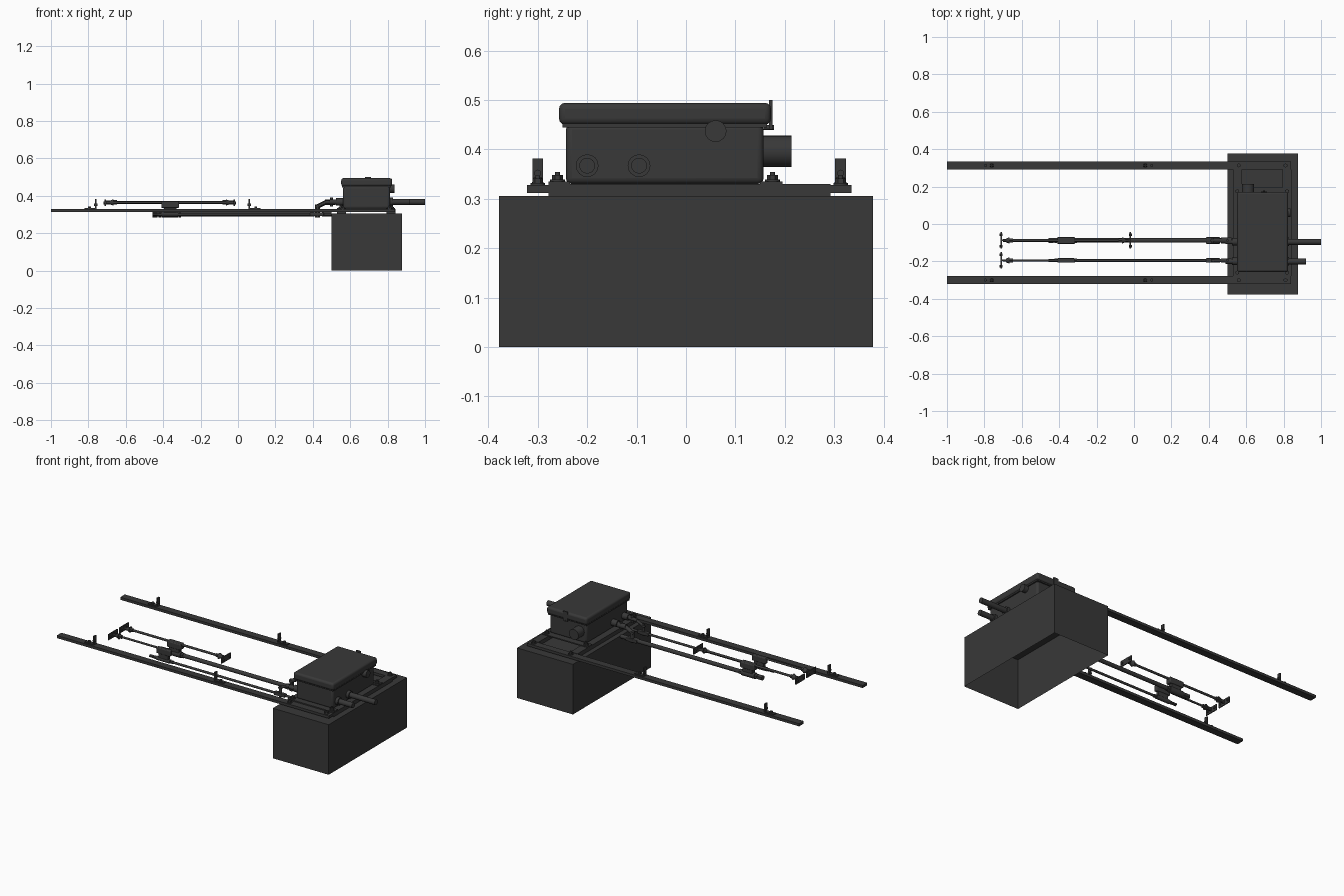
import bpy, bmesh, math
from mathutils import Vector

if "Cube" in bpy.data.objects:
    bpy.data.objects.remove(bpy.data.objects["Cube"])

mat = bpy.data.materials.new("dark_steel")
mat.diffuse_color = (0.04, 0.04, 0.04, 1)
mat.use_nodes = True
mat.node_tree.nodes["Principled BSDF"].inputs["Base Color"].default_value = mat.diffuse_color

def finish(name, bm, bevel=0, smooth=False):
    bmesh.ops.recalc_face_normals(bm, faces=bm.faces)
    me = bpy.data.meshes.new(name)
    bm.to_mesh(me)
    bm.free()
    ob = bpy.data.objects.new(name, me)
    bpy.context.collection.objects.link(ob)
    me.materials.append(mat)
    if bevel:
        m = ob.modifiers.new("bevel", 'BEVEL')
        m.width, m.segments, m.limit_method = bevel, 3, 'ANGLE'
    if smooth:
        bpy.ops.object.select_all(action='DESELECT')
        ob.select_set(True)
        bpy.context.view_layer.objects.active = ob
        bpy.ops.object.shade_smooth_by_angle(angle=math.radians(35))
    return ob

def box(name, x0, x1, y0, y1, z0, z1, bevel=0):
    bm = bmesh.new()
    bmesh.ops.create_cube(bm, size=1)
    for v in bm.verts:
        v.co = Vector(((x0 + x1) / 2 + v.co.x * (x1 - x0),
                       (y0 + y1) / 2 + v.co.y * (y1 - y0),
                       (z0 + z1) / 2 + v.co.z * (z1 - z0)))
    return finish(name, bm, bevel, bevel > 0)

def cyl(name, a, b, r, r2=None, n=16):
    a, b = Vector(a), Vector(b)
    d = b - a
    bm = bmesh.new()
    bmesh.ops.create_cone(bm, cap_ends=True, segments=n, radius1=r,
                          radius2=r if r2 is None else r2, depth=d.length)
    q = d.to_track_quat('Z', 'Y')
    for v in bm.verts:
        v.co = q @ v.co + (a + b) / 2
    return finish(name, bm, 0, n > 8)

def bolt(name, x, y, z):
    cyl(name + "_washer", (x, y, z), (x, y, z + .004), .015)
    cyl(name + "_nut", (x, y, z + .004), (x, y, z + .013), .011, n=6)
    cyl(name + "_stud", (x, y, z + .013), (x, y, z + .019), .005)

# foundation, a shell open at the bottom
base = box("foundation", .5, .878, -.378, .378, 0, .306)
bm = bmesh.new()
bm.from_mesh(base.data)
bmesh.ops.delete(bm, geom=[f for f in bm.faces if f.normal.z < -.5], context='FACES_ONLY')
bm.to_mesh(base.data)
bm.free()

# long beams with upright brackets
for side, y in (("far", .313), ("near", -.3)):
    box(side + "_beam", -1, .84, y - .022, y + .022, .312, .328)
    for x, s in ((-.76, -1), (.06, 1)):
        n = side + "_bracket"
        box(n + "_foot", min(x, x + .06 * s), max(x, x + .06 * s), y - .012, y + .012, .328, .334)
        box(n + "_upright", x - .004, x + .004, y - .011, y + .011, .33, .382)
        cyl(n + "_bolt", (x + .035 * s, y, .334), (x + .035 * s, y, .343), .009, n=6)
        cyl(n + "_boss", (x - .009, y, .352), (x + .009, y, .352), .007, n=12)
    for x in (.56, .81):
        bolt(side + "_beam_bolt", x, y, .328)

# cross plates and machine flange
for x in (.553, .818):
    box("cross_plate", x - .024, x + .024, -.278, .292, .306, .33)
    for y in (-.26, .175):
        bolt("flange_bolt", x, y, .335)
for y0, y1 in ((-.278, -.235), (.15, .195)):
    box("machine_flange", .53, .84, y0, y1, .328, .335)

# machine housing and lid
box("housing", .562, .812, -.243, .157, .33, .452, .012)
box("lid", .552, .824, -.257, .172, .45, .494, .012)
box("lid_seal", .557, .819, -.25, .164, .444, .452)
cyl("motor_cap", (.61, .15, .396), (.61, .213, .396), .032, n=24)
box("hasp", .68, .71, .168, .175, .44, .5)
cyl("hasp_pin", (.695, .157, .444), (.695, .178, .444), .005)
cyl("lock_boss", (.805, .06, .437), (.838, .06, .437), .022)

# rods leaving the machine at the back
for y, end in ((-.2, .92), (-.095, 1.0)):
    cyl("gland", (.8, y, .367), (.83, y, .367), .023)
    cyl("rod_cover_tube", (.8, y, .367), (end, y, .367), .016)
    cyl("front_gland", (.525, y, .367), (.57, y, .367), .02)
    cyl("slide_bar", (.49, y, .367), (.56, y, .367), .013)

# stretcher and detector rods
def end_plate(y, x, s):
    box("end_plate", x - .003, x + .003, y - .044, y + .044, .345, .38)
    box("end_web", min(x, x + .04 * s), max(x, x + .04 * s), y - .004, y + .004, .354, .374)
    cyl("end_cone", (x + .025 * s, y, .364), (x + .045 * s, y, .364), .009, .018)
    cyl("end_nut", (x + .045 * s, y, .364), (x + .062 * s, y, .364), .012, n=6)
    for k in (-.03, .03):
        cyl("plate_bolt", (x - .008, y + k, .362), (x + .008, y + k, .362), .008, n=6)

# upper rods
end_plate(-.088, -.71, 1)
end_plate(-.088, -.02, -1)
cyl("stretcher_rod", (-.7, -.088, .364), (-.03, -.088, .364), .007)
end_plate(-.195, -.71, 1)
cyl("detector_upper_rod", (-.7, -.195, .364), (-.33, -.195, .364), .006)

# lower rods, clamps and rising links to the machine
for name, y, r, w in (("drive", -.088, .012, .018), ("detector", -.195, .007, .012)):
    cyl(name + "_rod", (-.44, y, .301), (.41, y, .301), r)
    cyl(name + "_rod_end", (-.458, y, .301), (-.43, y, .301), r * 1.35, n=6)
    cyl(name + "_sleeve", (-.41, y, .301), (-.32, y, .301), w)
    for x in (-.425, -.318):
        cyl(name + "_sleeve_nut", (x, y, .301), (x + .014, y, .301), w * .9, n=6)
    box(name + "_clamp", -.41, -.315, y - w, y + w, .335, .371, .005)
    box(name + "_hanger", -.395, -.33, y - w * .7, y + w * .7, .305, .34)
    # joint fork at the machine end
    box(name + "_fork_base", .385, .46, y - w, y + w, .291, .311, .004)
    cyl(name + "_fork_pin", (.425, y, .284), (.425, y, .352), w * .7)
    cyl(name + "_link", (.415, y, .338), (.47, y, .365), w * .65)
    cyl(name + "_link_head", (.465, y, .366), (.52, y, .366), w * .85)
    cyl(name + "_link_pin", (.5, y, .342), (.5, y, .39), .007)
    cyl(name + "_rod_tail", (.45, y, .301), (.5, y, .301), r)
